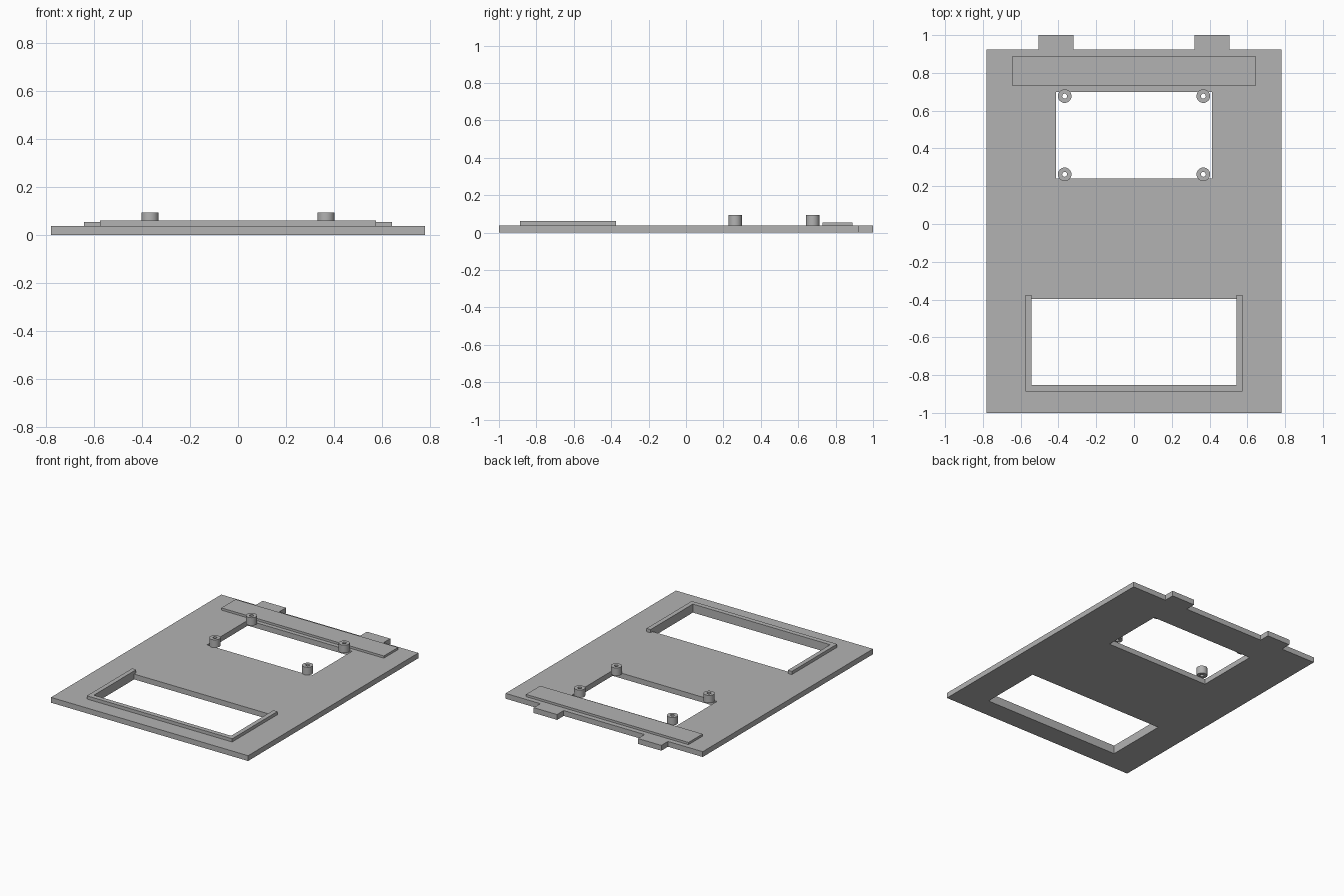
import bpy
import bmesh
from math import cos, sin, tau, radians

cube = bpy.data.objects.get("Cube")
if cube:
    bpy.data.objects.remove(cube)

grey = bpy.data.materials.new("plain grey")
grey.use_nodes = True
colour = (0.45, 0.45, 0.45, 1)
grey.diffuse_color = colour
grey.node_tree.nodes["Principled BSDF"].inputs["Base Color"].default_value = colour


def rect(x0, x1, y0, y1):
    return [(x0, y0), (x1, y0), (x1, y1), (x0, y1)]


def circle(x, y, r, n=32):
    return [(x + r * cos(tau * i / n), y + r * sin(tau * i / n)) for i in range(n)]


def prism(name, loops, z0, z1, smooth=False):
    """Extrude an outline; further loops become holes."""
    curve = bpy.data.curves.new(name, "CURVE")
    curve.dimensions = "2D"
    curve.fill_mode = "BOTH"
    curve.extrude = (z1 - z0) / 2
    for loop in loops:
        spline = curve.splines.new("POLY")
        spline.points.add(len(loop) - 1)
        for point, (x, y) in zip(spline.points, loop):
            point.co = (x, y, 0, 1)
        spline.use_cyclic_u = True
    helper = bpy.data.objects.new(name + " outline", curve)
    bpy.context.collection.objects.link(helper)
    graph = bpy.context.evaluated_depsgraph_get()
    mesh = bpy.data.meshes.new_from_object(helper.evaluated_get(graph))
    bpy.data.objects.remove(helper)

    # Weld the caps to the walls and lift to height
    bm = bmesh.new()
    bm.from_mesh(mesh)
    bmesh.ops.remove_doubles(bm, verts=bm.verts, dist=0.0001)
    bmesh.ops.translate(bm, verts=bm.verts, vec=(0, 0, (z0 + z1) / 2))
    bmesh.ops.recalc_face_normals(bm, faces=bm.faces)
    bmesh.ops.dissolve_limit(bm, angle_limit=radians(1), verts=bm.verts, edges=bm.edges)
    for face in bm.faces:
        face.smooth = False
    bm.to_mesh(mesh)
    bm.free()
    mesh.name = name
    mesh.materials.clear()
    mesh.materials.append(grey)
    obj = bpy.data.objects.new(name, mesh)
    bpy.context.collection.objects.link(obj)
    if smooth:
        bpy.ops.object.select_all(action="DESELECT")
        obj.select_set(True)
        bpy.context.view_layer.objects.active = obj
        bpy.ops.object.shade_smooth_by_angle(angle=radians(30))
    return obj


TOP = 0.038
EDGE = 0.925

# Base plate with two rear tabs and two windows
right_half = [(0.78, -1), (0.78, EDGE), (0.505, EDGE), (0.505, 1), (0.32, 1), (0.32, EDGE)]
outline = right_half + [(-x, y) for x, y in reversed(right_half)]
rear_window = rect(-0.413, 0.413, 0.24, 0.70)
front_window = rect(-0.543, 0.543, -0.853, -0.398)
prism("base_plate", [outline, rear_window, front_window], 0, TOP)

# U-shaped rail around the front window
half_rail = [(0.575, -0.887), (0.575, -0.375), (0.543, -0.375), (0.543, -0.853)]
prism("window_rail", [half_rail + [(-x, y) for x, y in reversed(half_rail)]], TOP, 0.061)

# Raised bar near the rear edge
prism("rear_bar", [rect(-0.643, 0.643, 0.73, 0.89)], TOP, 0.054)

# Hollow mounting posts at the rear window corners
for side, x in (("left", 0.367), ("right", -0.367)):
    for end, y in (("front", 0.263), ("rear", 0.677)):
        prism(f"{end}_{side}_post", [circle(x, y, 0.036), circle(x, y, 0.013)],
              TOP, 0.094, smooth=True)
